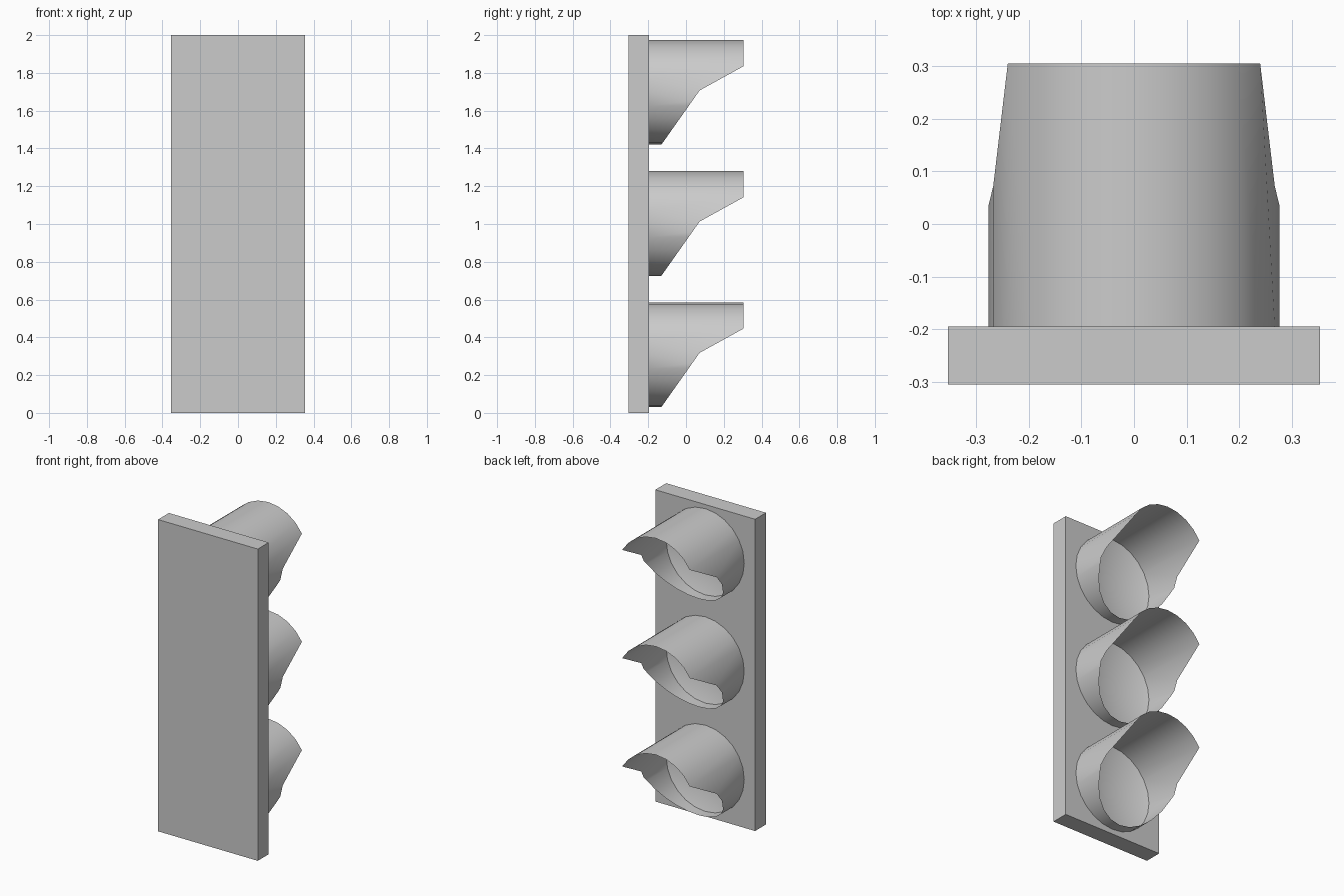
import bpy, bmesh, math
from mathutils import Matrix

cube = bpy.data.objects.get("Cube")
if cube:
    bpy.data.objects.remove(cube, do_unlink=True)

SIDES, RADIUS = 24, 0.277
FACE_Y, TIP_Y = -0.195, 0.305
CENTRES = {"lower": 0.308, "middle": 1.003, "upper": 1.697}
DISH_DEPTH = 0.05

grey = bpy.data.materials.new("plain_grey")
grey.use_nodes = True
grey.diffuse_color = (0.6, 0.6, 0.6, 1)
grey.node_tree.nodes["Principled BSDF"].inputs["Base Color"].default_value = (0.6, 0.6, 0.6, 1)


def finish(name, bm):
    mesh = bpy.data.meshes.new(name)
    bm.to_mesh(mesh)
    bm.free()
    mesh.materials.append(grey)
    obj = bpy.data.objects.new(name, mesh)
    bpy.context.collection.objects.link(obj)
    return obj


def smooth(obj, degrees=35):
    bpy.ops.object.select_all(action="DESELECT")
    obj.select_set(True)
    bpy.context.view_layer.objects.active = obj
    bpy.ops.object.shade_smooth_by_angle(angle=math.radians(degrees))


def rim_point(angle):
    """Front edge of a hood: full length above, sloping back below."""
    x, z = RADIUS * math.cos(angle), RADIUS * math.sin(angle)
    degrees = math.degrees(math.asin(math.sin(angle)))
    if degrees > 29:
        return x, TIP_Y, z
    if degrees > 14:
        z = 0.01
    elif degrees > -1:
        z = -0.045
    return x, 0.072 + (z - 0.01) * 0.705, z


# Backing board
bm = bmesh.new()
bmesh.ops.create_cube(bm, size=1, matrix=Matrix.Translation((0, -0.25, 1))
                      @ Matrix.Diagonal((0.708, 0.11, 2, 1)))
board = finish("backing_board", bm)

# Shallow lamp dishes sunk into the board
ball = (RADIUS ** 2 + DISH_DEPTH ** 2) / (2 * DISH_DEPTH)
for place, height in CENTRES.items():
    bm = bmesh.new()
    bmesh.ops.create_uvsphere(
        bm, u_segments=SIDES, v_segments=64, radius=ball,
        matrix=Matrix.Translation((0, FACE_Y - DISH_DEPTH + ball, height))
        @ Matrix.Rotation(math.pi / 2, 4, "X"))
    cutter = finish(place + "_dish_cutter", bm)
    cutter.hide_render = True
    cut = board.modifiers.new("dish", "BOOLEAN")
    cut.operation, cut.solver, cut.object = "DIFFERENCE", "EXACT", cutter
    bpy.context.view_layer.objects.active = board
    bpy.ops.object.modifier_apply(modifier=cut.name)
    bpy.data.objects.remove(cutter, do_unlink=True)
smooth(board, 12)

# Open sheet hoods around the lamps
for place, height in CENTRES.items():
    bm = bmesh.new()
    back, front = [], []
    for i in range(SIDES):
        a = math.tau * i / SIDES
        x, y, z = rim_point(a)
        back.append(bm.verts.new((RADIUS * math.cos(a), FACE_Y, height + RADIUS * math.sin(a))))
        front.append(bm.verts.new((x, y, height + z)))
    for i in range(SIDES):
        j = (i + 1) % SIDES
        bm.faces.new((back[i], front[i], front[j], back[j]))
    bmesh.ops.recalc_face_normals(bm, faces=bm.faces)
    smooth(finish(place + "_hood", bm))
